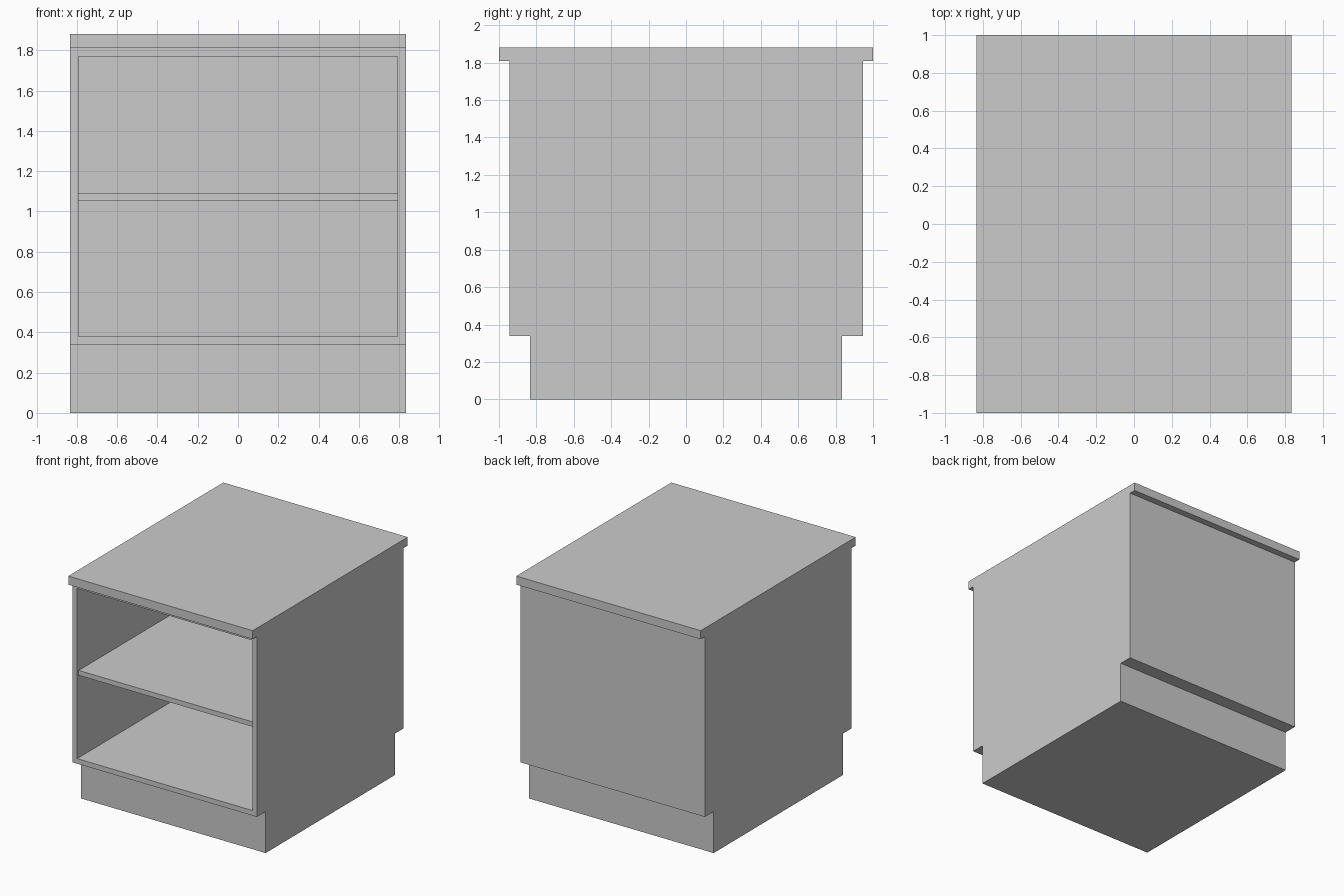
import bpy, bmesh
from mathutils import Matrix, Vector

if "Cube" in bpy.data.objects:
    bpy.data.objects.remove(bpy.data.objects["Cube"])

HALF_W = 0.833   # half width shared by all outer parts
PANEL = 0.0415   # panel thickness


def box(name, x, y, z, edit=None):
    """Box between (min, max) ranges, with an optional bmesh edit."""
    lo, hi = Vector((x[0], y[0], z[0])), Vector((x[1], y[1], z[1]))
    bm = bmesh.new()
    bmesh.ops.create_cube(bm, size=1, matrix=Matrix.Translation((lo + hi) / 2)
                          @ Matrix.Diagonal((*(hi - lo), 1)))
    if edit:
        edit(bm)
    bmesh.ops.recalc_face_normals(bm, faces=bm.faces)
    mesh = bpy.data.meshes.new(name)
    bm.to_mesh(mesh)
    bm.free()
    obj = bpy.data.objects.new(name, mesh)
    bpy.context.collection.objects.link(obj)
    return obj


def hollow_front(bm):
    """Inset the front face and push it in to leave the back panel."""
    front = min(bm.faces, key=lambda f: f.calc_center_median().y)
    bmesh.ops.inset_region(bm, faces=[front], thickness=PANEL, use_even_offset=True)
    result = bmesh.ops.extrude_face_region(bm, geom=[front])
    verts = [g for g in result["geom"] if isinstance(g, bmesh.types.BMVert)]
    if front.is_valid:
        bmesh.ops.delete(bm, geom=[front], context='FACES_ONLY')
    for v in verts:
        v.co.y = 0.945 - PANEL


width = (-HALF_W, HALF_W)
# Recessed plinth, open-fronted carcass and overhanging top
box("plinth", width, (-0.833, 0.833), (0, 0.338))
box("carcass", width, (-0.945, 0.945), (0.338, 1.81), hollow_front)
box("worktop", width, (-1, 1), (1.81, 1.88))
# Middle shelf, set slightly back from the front edge
inner = HALF_W - PANEL
box("shelf", (-inner, inner), (-0.925, 0.945 - PANEL), (1.052, 1.092))
